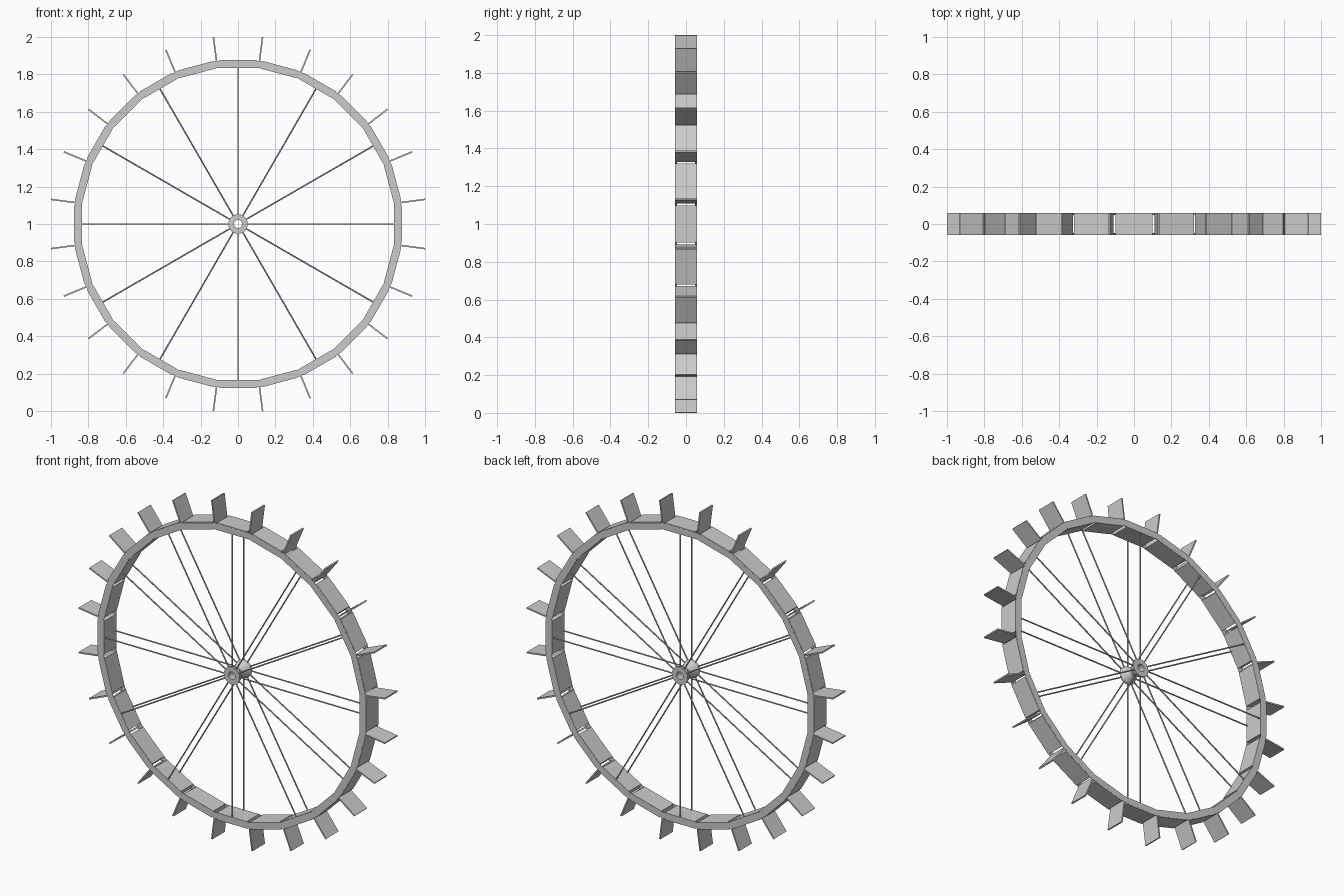
import bpy, bmesh
from math import pi, cos, sin
from mathutils import Matrix, Vector

if "Cube" in bpy.data.objects:
    bpy.data.objects.remove(bpy.data.objects["Cube"])

N = 24                      # rim segments and paddles
HALF = 0.058                # half width of the wheel
CENTRE = Matrix.Translation((0, 0, 1))


def finish(bm, name):
    bmesh.ops.recalc_face_normals(bm, faces=bm.faces)
    me = bpy.data.meshes.new(name)
    bm.to_mesh(me)
    bm.free()
    ob = bpy.data.objects.new(name, me)
    bpy.context.collection.objects.link(ob)
    return ob


def spin(a):
    return CENTRE @ Matrix.Rotation(a, 4, 'Y')


def radial_boxes(name, count, offset, r0, r1, thick, depth):
    """Boxes reaching from r0 to r1, repeated round the axle."""
    bm = bmesh.new()
    for i in range(count):
        m = (spin(offset + 2 * pi * i / count)
             @ Matrix.Translation((0, 0, (r0 + r1) / 2))
             @ Matrix.Diagonal((thick, depth, r1 - r0, 1)))
        bmesh.ops.create_cube(bm, size=1, matrix=m)
    return finish(bm, name)


def lathe(name, profile, sides, offset=0.0):
    """Closed (radius, y) profile turned round the axle."""
    bm = bmesh.new()
    rows = []
    for i in range(sides):
        a = offset + 2 * pi * i / sides
        rows.append([bm.verts.new((r * sin(a), y, 1 + r * cos(a))) for r, y in profile])
    n = len(profile)
    for i in range(sides):
        p, q = rows[i], rows[(i + 1) % sides]
        for j in range(n):
            k = (j + 1) % n
            bm.faces.new((p[j], p[k], q[k], q[j]))
    return finish(bm, name)


# Rim slats with narrow gaps between them
radial_boxes("rim_slats", N, 0, 0.834, 0.876, 0.196, 2 * HALF - 0.001)

# Thin continuous side rings
c = cos(pi / N)
for name, s in (("front_rim_ring", -1), ("back_rim_ring", 1)):
    ri, ro = 0.835 / c, 0.872 / c
    y0, y1 = s * HALF, s * (HALF - 0.002)
    lathe(name, [(ri, y0), (ro, y0), (ro, y1), (ri, y1)], N, pi / N)

# Paddles at the joints of the rim
radial_boxes("paddles", N, pi / N, 0.865, 1.008, 0.008, 2 * HALF)

# Two layers of twelve thin spokes
for name, y in (("front_spokes", -0.052), ("back_spokes", 0.052)):
    bm = bmesh.new()
    for i in range(12):
        m = spin(2 * pi * i / 12) @ Matrix.Translation((0, y, 0.44))
        bmesh.ops.create_cone(bm, cap_ends=True, segments=8, radius1=0.004,
                              radius2=0.004, depth=0.80, matrix=m)
    finish(bm, name)

# Waisted hub with an axle hole
hub = lathe("hub", [(0.022, -HALF), (0.052, -HALF), (0.052, -0.046), (0.028, -0.006),
                    (0.028, 0.006), (0.052, 0.046), (0.052, HALF), (0.022, HALF)], 24)
bpy.context.view_layer.objects.active = hub
hub.select_set(True)
bpy.ops.object.shade_smooth_by_angle(angle=0.5)
